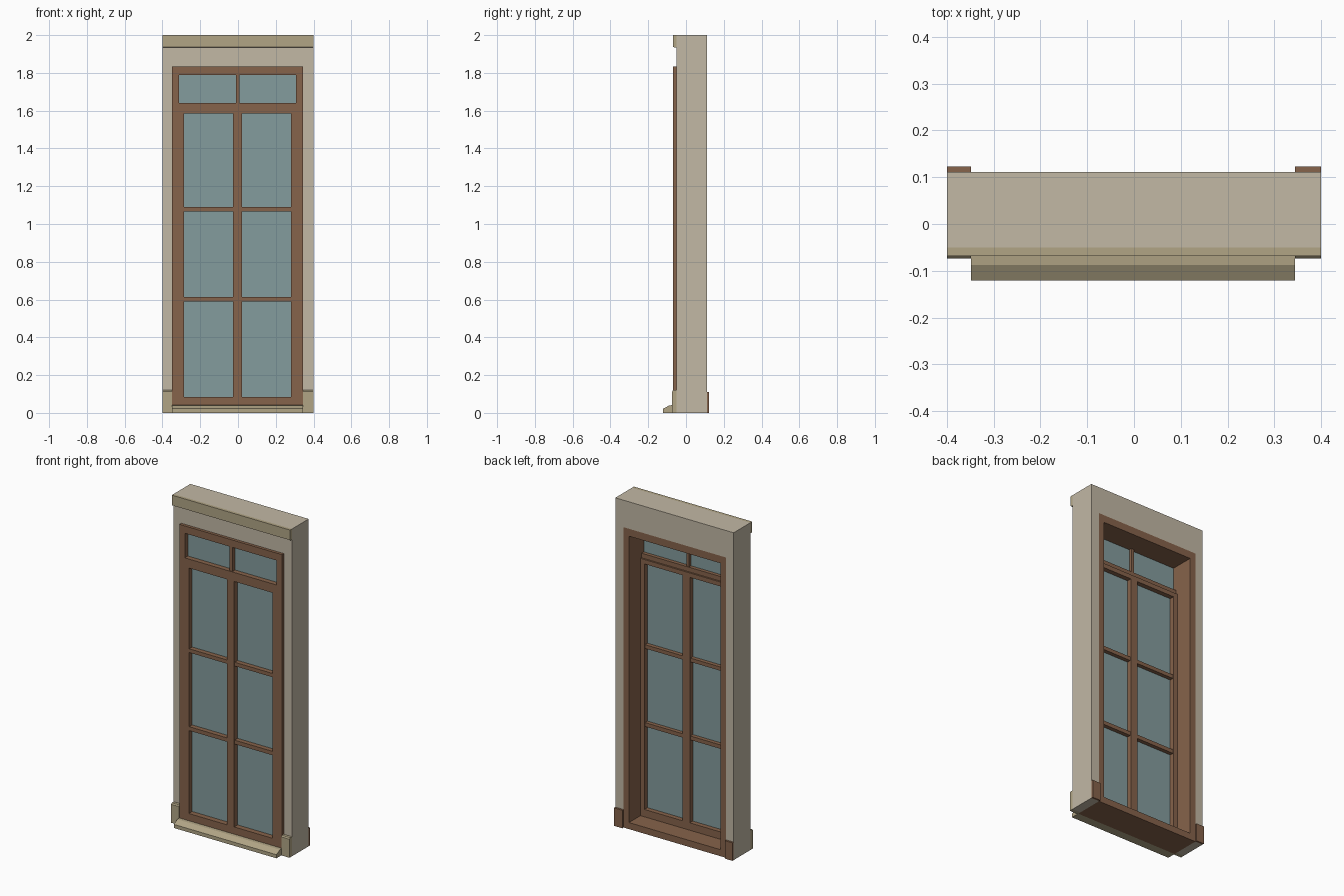
import bpy, bmesh

if "Cube" in bpy.data.objects:
    bpy.data.objects.remove(bpy.data.objects["Cube"])

CX = -0.002            # opening centre
FRONT, BACK = -0.068, 0.111
OUT, INN, TOP = 0.3465, 0.3095, 1.835


def material(name, rgb):
    m = bpy.data.materials.new(name)
    m.diffuse_color = (*rgb, 1)
    m.use_nodes = True
    m.node_tree.nodes["Principled BSDF"].inputs["Base Color"].default_value = m.diffuse_color
    return m


PLASTER = material("plaster", (0.54, 0.48, 0.375))
STONE = material("stone_trim", (0.44, 0.375, 0.235))
WOOD = material("wood", (0.24, 0.125, 0.07))
GLASS = material("glass", (0.23, 0.335, 0.34))


def finish(name, bm, mat):
    bmesh.ops.recalc_face_normals(bm, faces=bm.faces[:])
    me = bpy.data.meshes.new(name)
    bm.to_mesh(me)
    bm.free()
    me.materials.append(mat)
    ob = bpy.data.objects.new(name, me)
    bpy.context.collection.objects.link(ob)
    return ob


def prism(name, pts, offset, mat):
    """Extrude a closed 3D outline along an offset vector."""
    bm = bmesh.new()
    face = bm.faces.new([bm.verts.new(p) for p in pts])
    ext = bmesh.ops.extrude_face_region(bm, geom=[face])
    moved = [g for g in ext["geom"] if isinstance(g, bmesh.types.BMVert)]
    bmesh.ops.translate(bm, verts=moved, vec=offset)
    return finish(name, bm, mat)


def box(name, x0, x1, y0, y1, z0, z1, mat):
    pts = [(x0, y0, z0), (x1, y0, z0), (x1, y1, z0), (x0, y1, z0)]
    return prism(name, pts, (0, 0, z1 - z0), mat)


def moulding(name, x0, x1, profile, mat):
    return prism(name, [(x0, y, z) for y, z in profile], (x1 - x0, 0, 0), mat)


def arch(name, hw, ihw, cx, z0, top, itop, y0, y1, mat):
    """Upside-down U: two uprights joined by a head."""
    outline = [(-hw, z0), (-hw, top), (hw, top), (hw, z0)]
    inner = [(ihw, z0), (ihw, itop), (-ihw, itop), (-ihw, z0)]
    pts = [(x, y0, z) for x, z in outline] + [(x + cx, y0, z) for x, z in inner]
    if cx and hw < 0.4:
        pts = [(x + cx, y0, z) for x, z in outline + inner]
    return prism(name, pts, (0, y1 - y0, 0), mat)


# Wall with door opening, and the cornice band at its top
arch("wall", 0.4, OUT, CX, 0, 2, TOP, -0.05, BACK, PLASTER)
moulding("cornice_band", -0.4, 0.4,
         [(-0.05, 2), (FRONT, 2), (FRONT, 1.938), (-0.062, 1.935), (-0.05, 1.935)], STONE)

# Stone plinths in front, wooden skirting blocks behind
for side, x0, x1 in (("left", -0.4, CX - OUT), ("right", CX + OUT, 0.4)):
    moulding(side + "_plinth", x0, x1,
             [(-0.05, 0), (-0.074, 0), (-0.074, 0.113), (FRONT, 0.12), (-0.05, 0.12)], STONE)
    box(side + "_skirting", x0, x1, BACK, 0.123, 0, 0.11, WOOD)

# Sloped front step
moulding("front_step", CX - OUT, CX + OUT,
         [(FRONT, 0), (-0.121, 0), (-0.121, 0.022), (-0.088, 0.04), (FRONT, 0.041)], STONE)

# Deep wooden door lining and threshold
arch("door_lining", OUT, INN, CX, 0.04, TOP, 1.79, FRONT, BACK, WOOD)
box("threshold", CX - OUT, CX + OUT, FRONT, BACK, 0, 0.04, WOOD)

# Transom light above the door
box("transom_rail", CX - INN, CX + INN, FRONT, -0.01, 1.612, 1.64, WOOD)
box("transom_mullion", CX - 0.009, CX + 0.009, -0.064, -0.015, 1.64, 1.79, WOOD)
box("transom_glass", CX - INN, CX + INN, -0.038, -0.032, 1.64, 1.79, GLASS)

# Door leaf: stiles, rails, mullion, glazing bars and glass
GW, MW, LB = 0.283, 0.024, 0.0
for side, s in (("left", -1), ("right", 1)):
    a, b = sorted((CX + s * GW, CX + s * INN))
    box(side + "_door_stile", a, b, FRONT, LB, 0.04, 1.612, WOOD)
    a, b = sorted((CX + s * MW, CX + s * GW))
    for part, z0, z1 in (("bottom", 0.04, 0.085), ("top", 1.585, 1.612)):
        box(f"{side}_{part}_rail", a, b, FRONT, LB, z0, z1, WOOD)
    for part, z0, z1 in (("lower", 0.59, 0.614), ("upper", 1.067, 1.09)):
        box(f"{side}_{part}_glazing_bar", a, b, -0.064, -0.005, z0, z1, WOOD)
    box(side + "_door_glass", a, b, -0.035, -0.029, 0.085, 1.585, GLASS)
box("door_mullion", CX - MW, CX + MW, FRONT, LB, 0.04, 1.612, WOOD)
